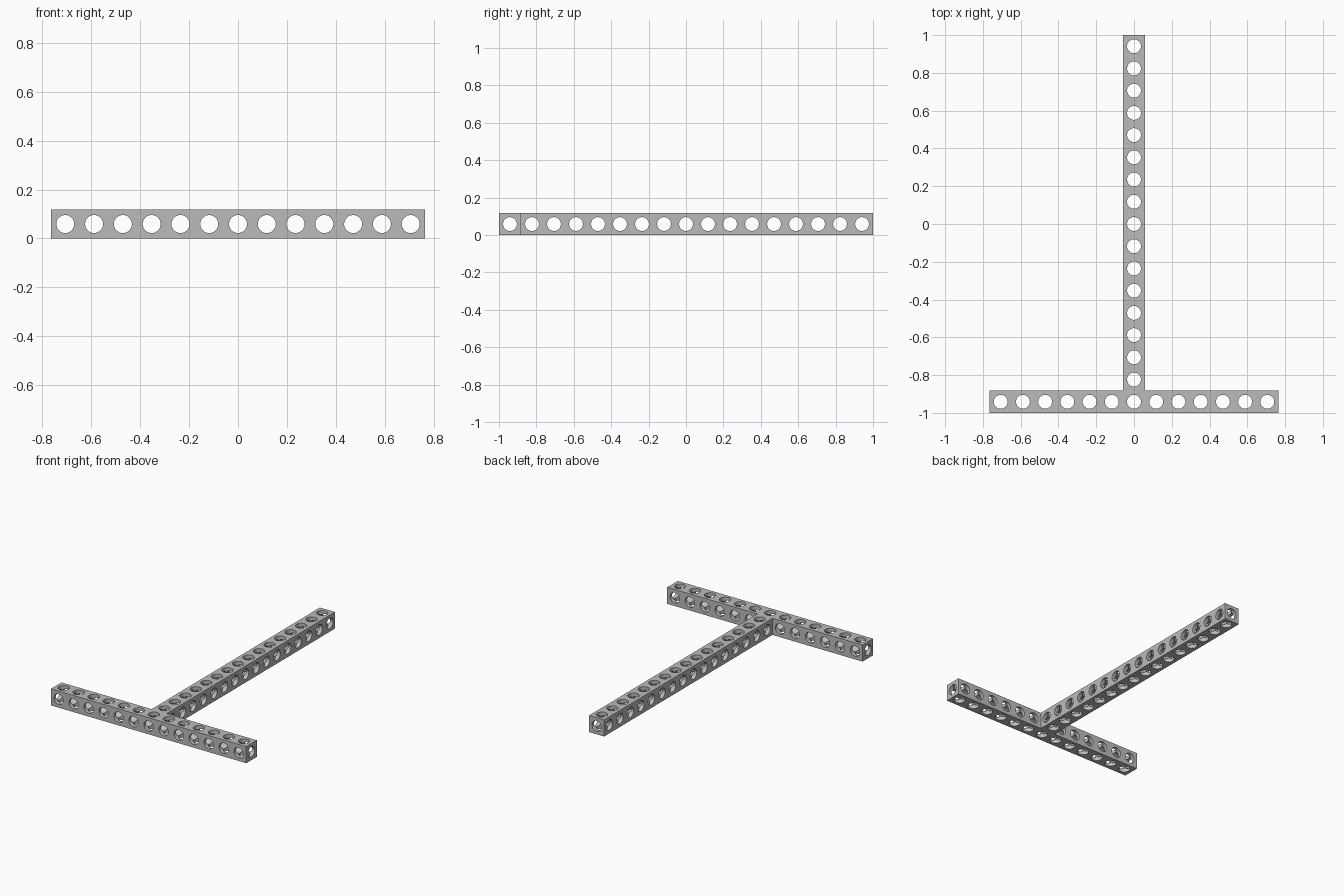
import bpy, bmesh
from math import cos, sin, pi, radians
from mathutils import Vector

if "Cube" in bpy.data.objects:
    bpy.data.objects.remove(bpy.data.objects["Cube"])

PITCH = 2 / 17          # one square cell of the beam
HALF = PITCH / 2
RADIUS = 0.0368         # hole radius
SEGMENTS = 32

metal = bpy.data.materials.new("light grey")
metal.use_nodes = True
grey = (0.5, 0.5, 0.5, 1)
metal.diffuse_color = grey
metal.node_tree.nodes["Principled BSDF"].inputs["Base Color"].default_value = grey

# Cells of the T: a row across the front and a row running back from its middle
cross_cells = [(i, 0) for i in range(-6, 7)]
long_cells = [(0, j) for j in range(1, 17)]
occupied = set(cross_cells + long_cells)
directions = [Vector(d) for d in
              ((1, 0, 0), (-1, 0, 0), (0, 1, 0), (0, -1, 0), (0, 0, 1), (0, 0, -1))]


def bridge(bm, ring_a, ring_b):
    for k in range(SEGMENTS):
        n = (k + 1) % SEGMENTS
        bm.faces.new((ring_a[k], ring_b[k], ring_b[n], ring_a[n]))


def add_side(bm, centre, direction, exposed):
    """One sixth of a cell: its hole wall, and its flat face if exposed."""
    turn = direction.to_track_quat('Z', 'Y')
    rim, inner, border = [], [], []
    for k in range(SEGMENTS):
        c, s = cos(2 * pi * k / SEGMENTS), sin(2 * pi * k / SEGMENTS)
        m = max(abs(c), abs(s))
        x, y = RADIUS * c, RADIUS * s
        rim.append(bm.verts.new(centre + turn @ Vector((x, y, HALF))))
        # The wall stops where it meets the two crossing holes
        inner.append(bm.verts.new(centre + turn @ Vector((x, y, RADIUS * m))))
        if exposed:
            border.append(bm.verts.new(
                centre + turn @ Vector((HALF * c / m, HALF * s / m, HALF))))
    bridge(bm, inner, rim)
    if exposed:
        bridge(bm, rim, border)


def make_beam(name, cells):
    bm = bmesh.new()
    for i, j in cells:
        centre = Vector((i * PITCH, -1 + HALF + j * PITCH, HALF))
        for d in directions:
            neighbour = (i + round(d.x), j + round(d.y))
            exposed = d.z != 0 or neighbour not in occupied
            add_side(bm, centre, d, exposed)
    bmesh.ops.remove_doubles(bm, verts=bm.verts, dist=0.0001)
    mesh = bpy.data.meshes.new(name)
    bm.to_mesh(mesh)
    bm.free()
    mesh.materials.append(metal)
    mesh.shade_smooth()
    mesh.set_sharp_from_angle(angle=radians(30))
    bpy.context.collection.objects.link(bpy.data.objects.new(name, mesh))


make_beam("cross_beam", cross_cells)
make_beam("long_beam", long_cells)
